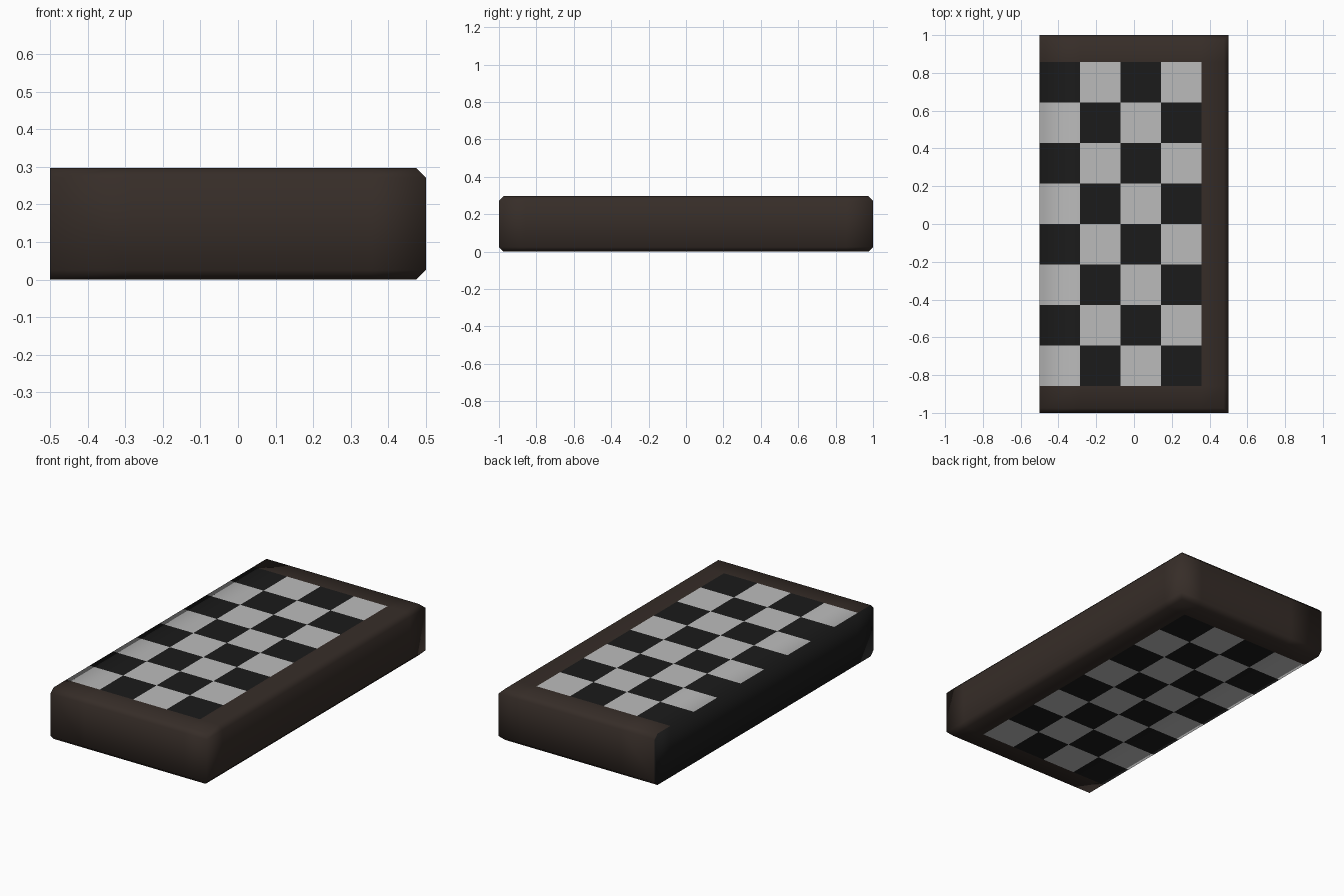
import bpy, bmesh
from mathutils import Vector, Matrix

if "Cube" in bpy.data.objects:
    bpy.data.objects.remove(bpy.data.objects["Cube"])

L, W, H = 2.0, 1.0, 0.297      # length (y), width (x), thickness
CH = 0.025                     # chamfer of the outer rim
SQ = 1.714 / 8                 # size of one square


def material(name, rgb):
    m = bpy.data.materials.new(name)
    m.diffuse_color = (*rgb, 1)
    m.use_nodes = True
    m.node_tree.nodes["Principled BSDF"].inputs["Base Color"].default_value = m.diffuse_color
    return m


# Half board: a solid slab, cut straight along x = -0.5
bm = bmesh.new()
bmesh.ops.create_cube(bm, size=1, matrix=Matrix.Translation((0, 0, H / 2))
                      @ Matrix.Diagonal((W, L, H, 1)))

# Chamfer the top and bottom rims on the three outer sides
rim = []
for e in bm.edges:
    a, b = e.verts
    if abs(a.co.z - b.co.z) < 1e-4 and not (a.co.x < 0 and b.co.x < 0):
        rim.append(e)
bmesh.ops.bevel(bm, geom=rim, offset=CH, offset_type='OFFSET',
                segments=1, affect='EDGES')


# Slice the slab along the lines of the squares
def slice_at(co, no):
    bmesh.ops.bisect_plane(bm, geom=bm.verts[:] + bm.edges[:] + bm.faces[:],
                           plane_co=co, plane_no=no)


for i in range(1, 5):
    slice_at(Vector((-W / 2 + i * SQ, 0, 0)), Vector((1, 0, 0)))
for j in range(9):
    slice_at(Vector((0, (j - 4) * SQ, 0)), Vector((0, 1, 0)))

# Colours: brown frame, squares on both faces, dark cut side
bm.normal_update()
for f in bm.faces:
    c, n = f.calc_center_median(), f.normal
    f.smooth = True
    if n.x < -0.9:
        f.material_index = 1
    elif abs(n.z) > 0.9:
        i = int((c.x + W / 2) // SQ)
        j = int((c.y + 4 * SQ) // SQ)
        if i < 4 and 0 <= j < 8:
            odd = (i + j) % 2 == 1
            f.material_index = 1 if odd == (n.z > 0) else 2

mesh = bpy.data.meshes.new("half_checkered_board")
bm.to_mesh(mesh)
bm.free()
for name, rgb in (("frame_brown", (0.037, 0.026, 0.021)),
                  ("square_dark", (0.011, 0.011, 0.011)),
                  ("square_light", (0.5, 0.5, 0.5))):
    mesh.materials.append(material(name, rgb))
board = bpy.data.objects.new("half_checkered_board", mesh)
bpy.context.collection.objects.link(board)
